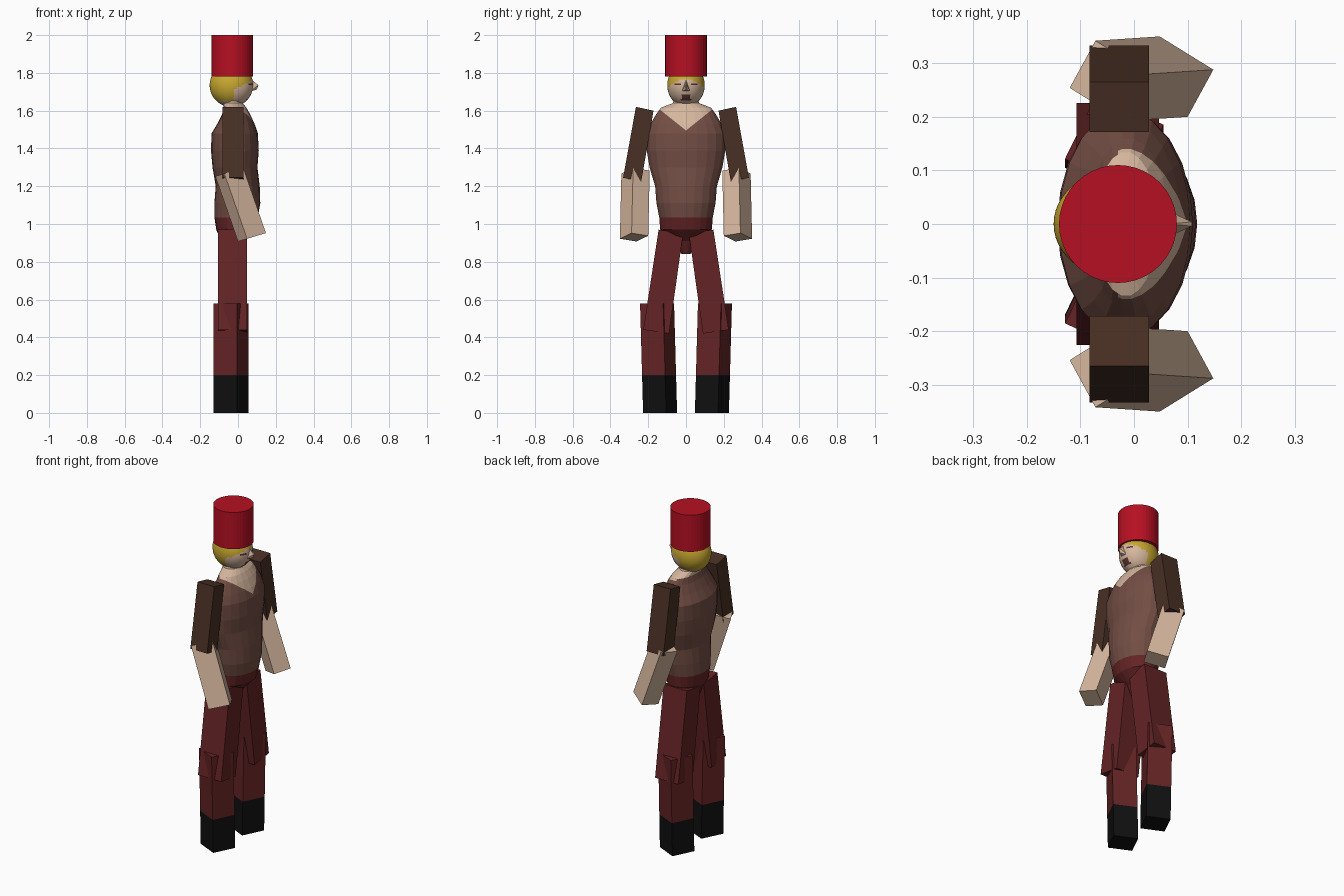
import bpy, bmesh, math
from mathutils import Vector

if "Cube" in bpy.data.objects:
    bpy.data.objects.remove(bpy.data.objects["Cube"])


def mat(name, rgb):
    m = bpy.data.materials.new(name)
    m.diffuse_color = (*rgb, 1)
    m.use_nodes = True
    m.node_tree.nodes["Principled BSDF"].inputs["Base Color"].default_value = m.diffuse_color
    return m


RED = mat("hat red", (0.47, 0.005, 0.016))
SKIN = mat("skin", (0.67, 0.47, 0.34))
HAIR = mat("blond hair", (0.58, 0.39, 0.03))
VEST = mat("vest brown", (0.17, 0.075, 0.058))
SLEEVE = mat("sleeve dark brown", (0.066, 0.029, 0.018))
PANTS = mat("trouser maroon", (0.127, 0.017, 0.018))
BLACK = mat("boot black", (0.005, 0.005, 0.005))
LIP = mat("lip and eye brown", (0.11, 0.035, 0.03))


def finish(name, bm, mats, rule=None):
    bmesh.ops.recalc_face_normals(bm, faces=bm.faces)
    if rule:
        for f in bm.faces:
            f.material_index = mats.index(rule(f.calc_center_median()))
    me = bpy.data.meshes.new(name)
    bm.to_mesh(me)
    bm.free()
    for m in mats:
        me.materials.append(m)
    ob = bpy.data.objects.new(name, me)
    bpy.context.collection.objects.link(ob)
    return ob


def loft(name, rings, mats, rule=None, cuts=()):
    """Skin a stack of equal rings, cap both ends, then slice along planes."""
    bm = bmesh.new()
    vs = [[bm.verts.new(p) for p in r] for r in rings]
    n = len(rings[0])
    for a, b in zip(vs, vs[1:]):
        for i in range(n):
            j = (i + 1) % n
            bm.faces.new((a[i], a[j], b[j], b[i]))
    bm.faces.new(vs[0][::-1])
    bm.faces.new(vs[-1])
    for co, no in cuts:
        bmesh.ops.bisect_plane(bm, geom=bm.verts[:] + bm.edges[:] + bm.faces[:],
                               plane_co=co, plane_no=no)
    return finish(name, bm, mats, rule)


def oval(z, x0, x1, ry, n=22):
    cx, rx = (x0 + x1) / 2, (x1 - x0) / 2
    return [(cx + rx * math.cos(2 * math.pi * i / n),
             ry * math.sin(2 * math.pi * i / n), z) for i in range(n)]


def slab(x0, x1, inner, outer, s):
    """Box end: inner and outer are (y, z) of the two long sides."""
    (ya, za), (yb, zb) = inner, outer
    return [(x0, s * ya, za), (x1, s * ya, za), (x1, s * yb, zb), (x0, s * yb, zb)]


# Hat
loft("hat", [oval(z, -0.14, 0.08, 0.11, 40) for z in (1.78, 2.0)], [RED])


# Head with painted hair, eyes and mouth
def head_colour(c):
    if c.x > 0 and abs(c.y) < 0.024 and 1.657 < c.z < 1.688:
        return LIP
    if c.x > 0 and 0.02 < abs(c.y) < 0.055 and 1.735 < c.z < 1.746:
        return LIP
    edge = 1.655 if c.x < -0.02 else 1.71 + 0.55 * (c.x + 0.02)
    return HAIR if c.z > edge else SKIN


bm = bmesh.new()
bmesh.ops.create_uvsphere(bm, u_segments=48, v_segments=36, radius=1)
for v in bm.verts:
    v.co = Vector((-0.035 + 0.115 * v.co.x, 0.099 * v.co.y, 1.735 + 0.115 * v.co.z))
head = finish("head", bm, [SKIN, HAIR, LIP], head_colour)
for p in head.data.polygons:
    p.use_smooth = True

# Nose
bm = bmesh.new()
for p in ((0.065, 0, 1.77), (0.06, 0.026, 1.70), (0.06, -0.026, 1.70),
          (0.108, 0.004, 1.735), (0.108, -0.004, 1.735), (0.1, 0, 1.712)):
    bm.verts.new(p)
bmesh.ops.convex_hull(bm, input=bm.verts[:])
finish("nose", bm, [SKIN])


# Torso: pelvis, belted vest and open neckline
def torso_colour(c):
    if c.z < 1.035:
        return PANTS
    if c.z > 1.61 or (c.x > -0.03 and c.z > 1.495 + 0.8 * abs(c.y)):
        return SKIN
    return VEST


profile = [(0.84, -0.07, 0.0, 0.022), (0.91, -0.09, 0.03, 0.07),
           (0.97, -0.115, 0.09, 0.138), (1.035, -0.125, 0.105, 0.143),
           (1.11, -0.125, 0.118, 0.158), (1.2, -0.118, 0.115, 0.165),
           (1.3, -0.135, 0.103, 0.195), (1.39, -0.143, 0.11, 0.21),
           (1.48, -0.14, 0.105, 0.212), (1.53, -0.11, 0.088, 0.19),
           (1.58, -0.085, 0.065, 0.16), (1.615, -0.075, 0.045, 0.135),
           (1.64, -0.08, 0.025, 0.07), (1.68, -0.075, 0.02, 0.06)]
loft("torso", [oval(*p) for p in profile], [VEST, PANTS, SKIN], torso_colour,
     [((0, 0, 1.495), (0, s * 0.8, -1)) for s in (-1, 1)] + [((-0.03, 0, 0), (1, 0, 0))])

for s, side in ((-1, "right"), (1, "left")):
    # Sleeve
    loft(side + "_sleeve", [slab(-0.083, 0.028, (0.237, 1.225), (0.333, 1.245), s),
                            slab(-0.083, 0.028, (0.172, 1.60), (0.265, 1.62), s)], [SLEEVE])
    # Forearm, twisted and swung forward
    foot = [(0.148, 0.288), (0.048, 0.35), (0.0, 0.262), (0.1, 0.2)]
    low = [Vector((x, s * y, 0.93 + 0.3 * (x - 0.075))) for x, y in foot]
    loft(side + "_forearm",
         [low, [p + Vector((-0.12, -0.008 * s, 0.345)) for p in low]], [SKIN])
    # Thigh
    loft(side + "_thigh", [slab(-0.107, 0.047, (0.09, 0.42), (0.226, 0.44), s),
                           slab(-0.107, 0.047, (0.015, 0.95), (0.145, 0.97), s)], [PANTS])

    # Shin and boot, both turned the same way on either side
    def ring(z, s=s):
        cy = s * (0.137 + 0.028 * z)
        return [(-0.037 + dx, cy + dy, z) for dx, dy in
                ((0.092, 0.032), (-0.032, 0.09), (-0.092, -0.032), (0.032, -0.09))]
    loft(side + "_shin", [ring(0.2), ring(0.58)], [PANTS])
    loft(side + "_boot", [ring(0.005), ring(0.2)], [BLACK])

# Seat everything on the ground plane
for ob in bpy.data.objects:
    if ob.name.endswith("_boot"):
        for v in ob.data.vertices:
            if v.co.z < 0.01:
                v.co.z = 0
